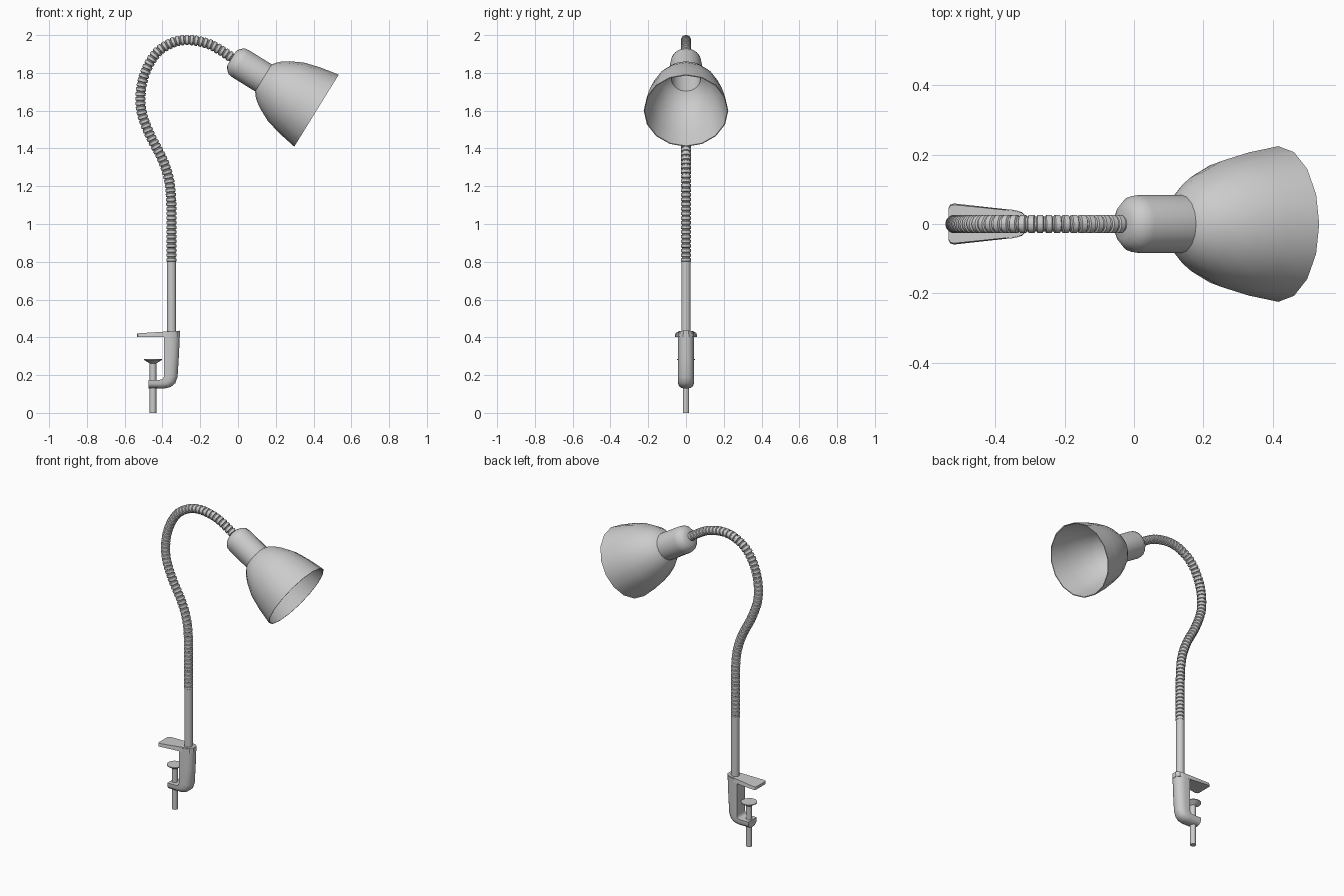
import bpy, bmesh, math
from mathutils import Vector

if "Cube" in bpy.data.objects:
    bpy.data.objects.remove(bpy.data.objects["Cube"])


def finish(name, bm, angle=40):
    bmesh.ops.remove_doubles(bm, verts=bm.verts, dist=1e-5)
    bmesh.ops.recalc_face_normals(bm, faces=bm.faces)
    me = bpy.data.meshes.new(name)
    bm.to_mesh(me)
    bm.free()
    ob = bpy.data.objects.new(name, me)
    bpy.context.collection.objects.link(ob)
    bpy.ops.object.select_all(action='DESELECT')
    ob.select_set(True)
    bpy.context.view_layer.objects.active = ob
    bpy.ops.object.shade_smooth_by_angle(angle=math.radians(angle))
    return ob


def loft(name, rings, angle=40):
    """Skin a list of closed point loops and cap both ends."""
    bm = bmesh.new()
    loops = [[bm.verts.new(p) for p in ring] for ring in rings]
    n = len(loops[0])
    for a, b in zip(loops, loops[1:]):
        for i in range(n):
            j = (i + 1) % n
            bm.faces.new((a[i], a[j], b[j], b[i]))
    bm.faces.new(loops[0])
    bm.faces.new(loops[-1])
    return finish(name, bm, angle)


def ring(centre, direction, radius, sides):
    d = Vector(direction).normalized()
    u = Vector((0, 1, 0))
    v = u.cross(d)
    return [Vector(centre) + radius * (math.cos(a) * v + math.sin(a) * u)
            for a in (2 * math.pi * i / sides for i in range(sides))]


def lathe(name, origin, direction, profile, sides, angle=40):
    """Profile is (distance along axis, radius)."""
    d = Vector(direction).normalized()
    return loft(name, [ring(Vector(origin) + d * t, d, r, sides) for t, r in profile], angle)


# Shade: outer wall from neck to rim, then back up the inner wall
outer = [(-.528, .044), (-.518, .062), (-.498, .08), (-.47, .084), (-.33, .084),
         (-.317, .102), (-.295, .123), (-.26, .147), (-.19, .182), (-.10, .206), (0, .224)]
inner = [(0, .219), (-.10, .201), (-.19, .177), (-.26, .142), (-.295, .118),
         (-.322, .078), (-.48, .078)]
lathe("lamp_shade", (.4155, 0, 1.60), (.851, 0, -.526), outer + inner, 16)

# Straight lower pole
lathe("pole", (-.352, 0, .42), (0, 0, 1), [(0, .025), (.385, .025)], 16)

# Gooseneck path, smoothed and walked by arc length
keys = [(-.352, .80), (-.352, .96), (-.354, 1.13), (-.368, 1.247), (-.405, 1.353),
        (-.468, 1.475), (-.511, 1.597), (-.513, 1.714), (-.484, 1.82), (-.426, 1.91),
        (-.341, 1.962), (-.257, 1.974), (-.161, 1.955), (-.087, 1.917), (-.013, 1.867)]
K = [Vector((x, 0, z)) for x, z in keys]
K = [2 * K[0] - K[1]] + K + [2 * K[-1] - K[-2]]
path = []
for a, b, c, d in zip(K, K[1:], K[2:], K[3:]):
    for s in range(12):
        t = s / 12
        path.append(.5 * (2 * b + (c - a) * t + (2 * a - 5 * b + 4 * c - d) * t * t
                          + (3 * b - a - 3 * c + d) * t ** 3))
path.append(K[-2])
dist = [0]
for p, q in zip(path, path[1:]):
    dist.append(dist[-1] + (q - p).length)


def along(s):
    i = 0
    while i < len(path) - 2 and dist[i + 1] < s:
        i += 1
    f = (s - dist[i]) / (dist[i + 1] - dist[i])
    return path[i].lerp(path[i + 1], f)


# Ribbed gooseneck: one raised band per pitch
total = dist[-1]
ribs = round(total / .0245)
pitch = total / ribs
rings = []
for k in range(ribs):
    for f, r in ((.02, .0215), (.14, .027), (.72, .027), (.84, .0215)):
        s = (k + f) * pitch
        tangent = along(min(s + .01, total)) - along(max(s - .01, 0))
        rings.append(ring(along(s), tangent, r, 14))
loft("gooseneck", rings, 35)

# Clamp arm: D-shaped section, flat inside and rounded outside, following an L
section = [(-.042, 0), (-.042, .45), (-.037, .72), (-.024, .93), (-.008, 1),
           (.008, 1), (.024, .93), (.037, .72), (.042, .45), (.042, 0)]
stations = [((-.392, .425), (-.307, .432)), ((-.392, .30), (-.313, .30)),
            ((-.392, .20), (-.32, .19)), ((-.394, .184), (-.332, .157)),
            ((-.401, .177), (-.356, .137)), ((-.415, .175), (-.39, .129)),
            ((-.474, .175), (-.474, .130))]
arm = []
for (ix, iz), (ox, oz) in stations:
    arm.append([Vector((ix + (ox - ix) * f, y, iz + (oz - iz) * f)) for y, f in section])
loft("clamp_arm", arm)

# Clamp jaw plate: tapered outline with rounded corners, thicker toward the pole
half = [(-.534, .047), (-.529, .056), (-.518, .059), (-.345, .040), (-.322, .034), (-.306, .015)]
outline = half + [(x, -y) for x, y in reversed(half)]
bottom = [Vector((x, y, .403)) for x, y in outline]
top = [Vector((x, y * .94, .421 + (x + .534) * .062)) for x, y in outline]
loft("clamp_jaw", [bottom, top], 30)

# Clamp screw with flared pressure pad
lathe("clamp_screw", (-.45, 0, 0), (0, 0, 1),
      [(0, .0175), (.262, .0175), (.281, .048), (.286, .048)], 14)
